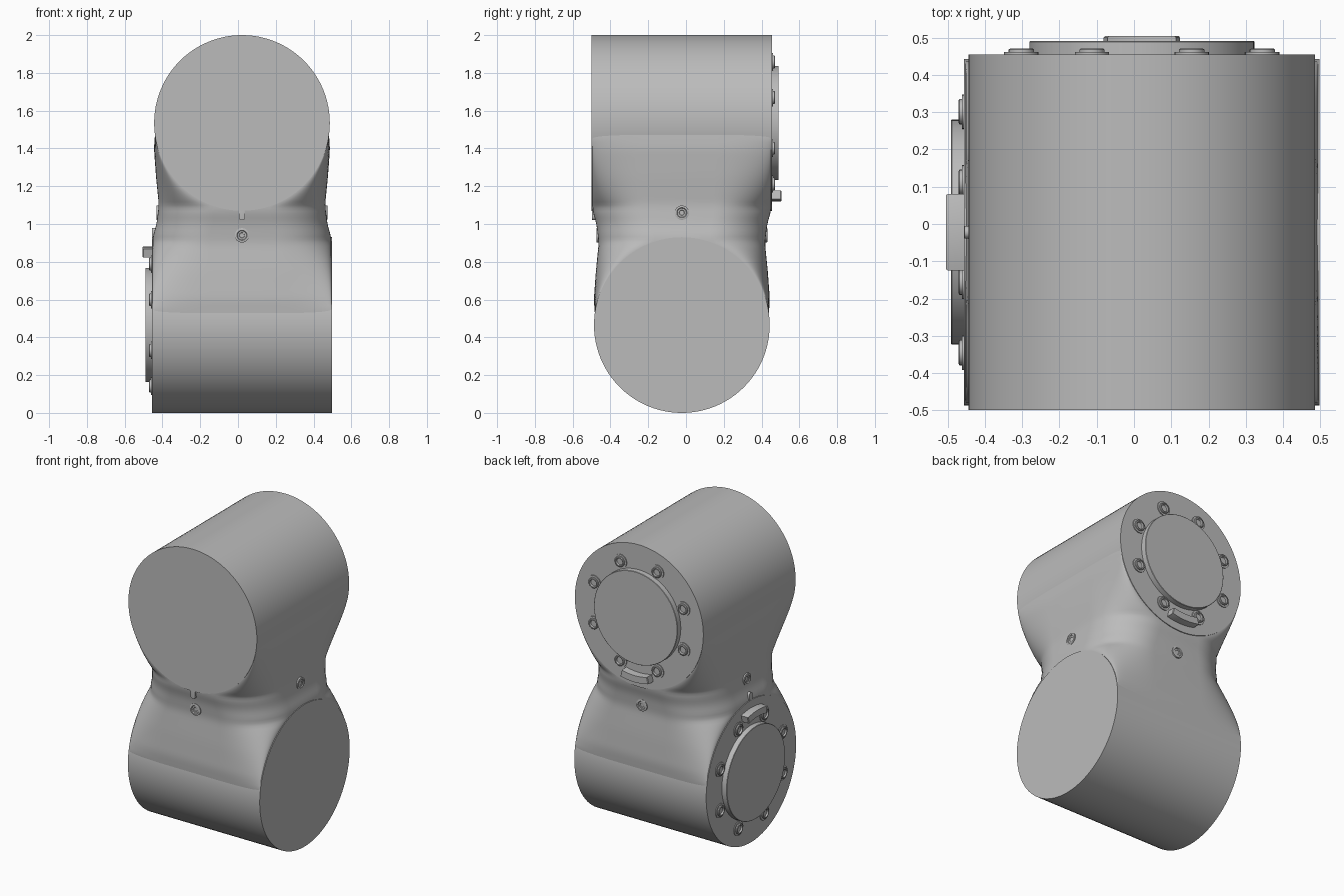
import bpy, bmesh, math
from mathutils import Matrix, Vector

cube = bpy.data.objects.get("Cube")
if cube:
    bpy.data.objects.remove(cube, do_unlink=True)

grey = bpy.data.materials.new("satin_grey")
grey.use_nodes = True
grey.diffuse_color = (0.5, 0.5, 0.5, 1)
grey.node_tree.nodes["Principled BSDF"].inputs["Base Color"].default_value = (0.5, 0.5, 0.5, 1)

CX, CY = 0.021, -0.022          # common vertical axis of the joint
R, HALF = 0.465, 0.477          # barrel radius and half length
MID, ARM = 1.0, 0.535           # neck centre and barrel offset from it


def frame(origin, out, up):
    """Local z points outward, local y points along up."""
    z, y = Vector(out), Vector(up)
    m = Matrix((y.cross(z), y, z)).transposed().to_4x4()
    m.translation = origin
    return m


def finish(name, bm, matrix=Matrix()):
    bmesh.ops.recalc_face_normals(bm, faces=bm.faces)
    mesh = bpy.data.meshes.new(name)
    bm.to_mesh(mesh)
    bm.free()
    mesh.materials.append(grey)
    ob = bpy.data.objects.new(name, mesh)
    ob.matrix_world = matrix
    bpy.context.collection.objects.link(ob)
    bpy.ops.object.select_all(action='DESELECT')
    ob.select_set(True)
    bpy.context.view_layer.objects.active = ob
    bpy.ops.object.shade_smooth_by_angle(angle=math.radians(35))
    return ob


def loft(bm, rings):
    """Skin a list of equal closed rings and cap both ends."""
    rows = [[bm.verts.new(p) for p in ring] for ring in rings]
    n = len(rows[0])
    for a, b in zip(rows, rows[1:]):
        for i in range(n):
            j = (i + 1) % n
            bm.faces.new((a[i], a[j], b[j], b[i]))
    bm.faces.new(rows[0][::-1])
    bm.faces.new(rows[-1])


def lathe(bm, profile, segments, x=0, y=0):
    turn = [math.tau * i / segments for i in range(segments)]
    loft(bm, [[(x + r * math.cos(a), y + r * math.sin(a), z) for a in turn]
              for r, z in profile])


def extrude_outline(bm, outline, depth, edge):
    """Raised plate with a small chamfer around its top."""
    c = sum((Vector(p) for p in outline), Vector((0, 0))) / len(outline)
    top = [c + (Vector(p) - c) * (1 - edge) for p in outline]
    loft(bm, [[(p[0], p[1], z) for p in ring] for ring, z in
              ((outline, -0.01), (outline, depth * 0.9), (top, depth))])


# Two crossed barrels
for name, out, z in (("upper_barrel", (0, 1, 0), MID + ARM),
                     ("lower_barrel", (1, 0, 0), MID - ARM)):
    bm = bmesh.new()
    lathe(bm, [(R, -HALF), (R, HALF)], 96)
    finish(name, bm, frame((CX, CY, z), out, (0, 0, 1)))

# Neck: rounded section that blends from one barrel into the other
REACH = [(-0.55, 0.455), (-0.4, 0.466), (-0.25, 0.455), (-0.1, 0.44),
         (0, 0.452), (0.07, 0.473), (0.55, 0.473)]


def reach(t):
    for (a, u), (b, v) in zip(REACH, REACH[1:]):
        if t <= b:
            k = (t - a) / (b - a)
            return u + (v - u) * k


def smooth_reach(t):
    return sum(reach(t + d * 0.012) for d in (-2, -1, 0, 1, 2)) / 5


def corner(t, half):
    """Corner radius that follows the rim of the nearby barrel."""
    chord = math.sqrt(max(R * R - (ARM - t) ** 2, 0)) if t > 0 else 0
    return max(min(0.3, half - chord), 0.004)


def neck_section(t):
    hx, hy = smooth_reach(-t), smooth_reach(t)
    rx, ry = corner(t, hx), corner(-t, hy)
    ring = []
    for q in range(4):
        sx, sy = (1, -1, -1, 1)[q], (1, 1, -1, -1)[q]
        for i in range(17):
            a = math.pi / 2 * (q + i / 16)
            ring.append((CX + sx * (hx - rx) + rx * math.cos(a),
                         CY + sy * (hy - ry) + ry * math.sin(a), MID + t))
    return ring


bm = bmesh.new()
loft(bm, [neck_section(-0.5 + i / 60) for i in range(61)])
finish("neck", bm)

# Cover side of each barrel: disc, eight screws and a curved key
covers = {"upper": frame((CX, 0.455, MID + ARM), (0, 1, 0), (0, 0, -1)),
          "lower": frame((-0.455, CY, MID - ARM), (-1, 0, 0), (0, 0, 1))}
CUP = [(0.034, -0.01), (0.034, 0.013), (0.03, 0.016), (0.024, 0.016),
       (0.021, 0.006), (0.013, 0.006), (0.011, 0.001)]
for name, m in covers.items():
    bm = bmesh.new()
    lathe(bm, [(0.302, -0.01), (0.302, 0.034), (0.3, 0.036)], 96)
    finish(name + "_cover_disc", bm, m)

    tabs, cups = bmesh.new(), bmesh.new()
    for k in range(8):
        a = math.tau * (k + 0.5) / 8
        x, y = 0.35 * math.cos(a), 0.35 * math.sin(a)
        lathe(tabs, [(0.046, -0.01), (0.046, 0.006)], 24, x, y)
        lathe(cups, CUP, 24, x, y)
    finish(name + "_screw_tabs", tabs, m)
    finish(name + "_cover_screws", cups, m)

    arc = [math.pi / 2 + 0.25 * (i / 8 - 1) for i in range(17)]
    outline = [(r * math.cos(a), r * math.sin(a))
               for r, span in ((0.415, arc), (0.37, arc[::-1])) for a in span]
    bm = bmesh.new()
    extrude_outline(bm, outline, 0.05, 0.04)
    finish(name + "_curved_key", bm, m)

# Screws on the four sides of the neck, slots on the front and right
sides = {"front": (0, -1, 0), "back": (0, 1, 0), "left": (1, 0, 0), "right": (-1, 0, 0)}
for name, out in sides.items():
    sign = -1 if out[1] else 1
    depth = smooth_reach(-0.06)
    spot = Vector((CX, CY, MID + sign * 0.06)) + Vector(out) * depth
    bm = bmesh.new()
    lathe(bm, [(r * 1.12, z * 0.5) for r, z in CUP], 32)
    finish(name + "_neck_screw", bm, frame(spot, out, (0, 0, 1)))

    if name in ("front", "right"):
        spot = Vector((CX, CY, MID - sign * 0.06)) + Vector(out) * smooth_reach(0.06)
        outline = []
        for i in range(26):
            a = math.pi * (i % 13) / 12 + (math.pi if i > 12 else 0)
            outline.append((0.017 * math.cos(a),
                            0.017 * math.sin(a) + (-0.023 if i > 12 else 0.023)))
        bm = bmesh.new()
        extrude_outline(bm, outline, 0.007, 0.1)
        finish(name + "_neck_slot", bm, frame(spot, out, (0, 0, 1)))
